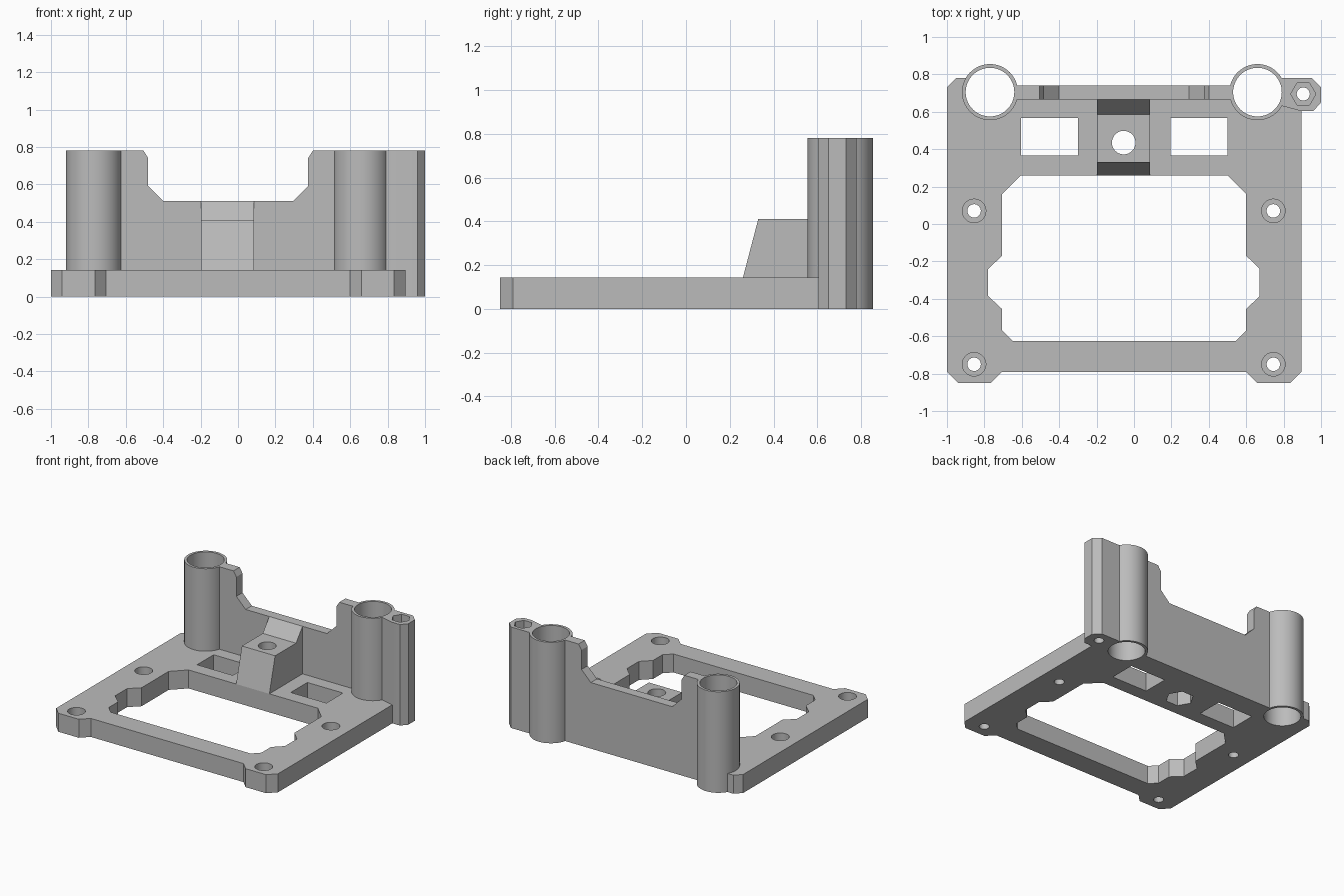
import bpy, math
from mathutils import Vector

cube = bpy.data.objects.get("Cube")
if cube:
    bpy.data.objects.remove(cube, do_unlink=True)

grey = bpy.data.materials.new("plain grey")
grey.use_nodes = True
COLOUR = (0.5, 0.5, 0.5, 1)
grey.diffuse_color = COLOUR
grey.node_tree.nodes["Principled BSDF"].inputs["Base Color"].default_value = COLOUR


def prism(name, outline, start, depth):
    """Extrude a closed outline of 3D points along the depth vector."""
    n = len(outline)
    low = [Vector(p) + Vector(start) for p in outline]
    verts = low + [p + Vector(depth) for p in low]
    faces = [list(range(n))[::-1], list(range(n, 2 * n))]
    faces += [(i, (i + 1) % n, (i + 1) % n + n, i + n) for i in range(n)]
    mesh = bpy.data.meshes.new(name)
    mesh.from_pydata(verts, [], faces)
    mesh.materials.append(grey)
    obj = bpy.data.objects.new(name, mesh)
    bpy.context.collection.objects.link(obj)
    # make the normals point outwards
    import bmesh
    bm = bmesh.new()
    bm.from_mesh(mesh)
    bmesh.ops.recalc_face_normals(bm, faces=bm.faces)
    bm.to_mesh(mesh)
    bm.free()
    return obj


def upright(name, points, z0, z1):
    return prism(name, [(x, y, 0) for x, y in points], (0, 0, z0), (0, 0, z1 - z0))


def round_bar(name, centre, radius, z0, z1, sides=48):
    ring = [(centre[0] + radius * math.cos(math.tau * i / sides),
             centre[1] + radius * math.sin(math.tau * i / sides)) for i in range(sides)]
    return upright(name, ring, z0, z1)


def box(name, x0, x1, y0, y1, z0, z1):
    return upright(name, [(x0, y0), (x1, y0), (x1, y1), (x0, y1)], z0, z1)


def cut(obj, cutters):
    for c in cutters:
        mod = obj.modifiers.new("cut", "BOOLEAN")
        mod.operation, mod.solver, mod.object = "DIFFERENCE", "EXACT", c


PLATE, TOP = 0.143, 0.78
BACK, INNER = 0.74, 0.665
TUBES = {"right": (-0.77, 0.705), "left": (0.66, 0.705)}
BOSS = (0.905, 0.695)
SOCKET = (-0.055, 0.435)

# Base plate with corner feet
base_plate = upright("base_plate", [
    (-1, -0.79), (-0.94, -0.85), (-0.765, -0.85), (-0.705, -0.79),
    (0.6, -0.79), (0.66, -0.85), (0.835, -0.85), (0.895, -0.79),
    (0.895, BACK), (-0.7, BACK), (-0.85, 0.78), (-0.95, 0.78), (-1, 0.73)], 0, PLATE)

# Back wall with a stepped notch
profile = [(-0.77, 0), (0.66, 0), (0.66, TOP), (0.4, TOP), (0.375, 0.74), (0.375, 0.59),
           (0.295, 0.51), (-0.4, 0.51), (-0.48, 0.59), (-0.48, 0.74), (-0.505, TOP), (-0.77, TOP)]
back_wall = prism("back_wall", [(x, 0, z) for x, z in profile], (0, INNER, 0), (0, BACK - INNER, 0))

# Sloped mounting block in front of the wall
side = [(0.26, PLATE), (0.33, 0.41), (0.585, 0.41), (INNER, 0.51), (INNER, PLATE)]
mounting_block = prism("mounting_block", [(0, y, z) for y, z in side], (-0.198, 0, 0), (0.284, 0, 0))

# Nut boss beside the left tube
nut_boss = upright("nut_boss", [
    (0.7, 0.78), (0.95, 0.78), (1, 0.73), (1, 0.65),
    (0.96, 0.605), (0.89, 0.605), (0.72, 0.65)], 0, TOP)

# Rod tubes
tubes = [round_bar(f"{s}_rod_tube", c, 0.15, 0, TOP, 64) for s, c in TUBES.items()]

# Cutters
bores = [round_bar(f"{s}_bore_cutter", c, 0.13, -0.1, 1, 64) for s, c in TUBES.items()]
boss_cuts = [round_bar("boss_hole_cutter", BOSS, 0.035, -0.1, 1, 32),
             round_bar("boss_nut_cutter", BOSS, 0.067, TOP - 0.1, 1, 6)]
block_cuts = [round_bar("block_hole_cutter", SOCKET, 0.063, -0.1, 1),
              round_bar("block_nut_cutter", SOCKET, 0.1, -0.1, 0.25, 6)]
opening = upright("opening_cutter", [
    (-0.605, 0.26), (0.5, 0.26), (0.6, 0.16), (0.6, -0.17), (0.672, -0.24), (0.672, -0.385),
    (0.6, -0.455), (0.6, -0.57), (0.545, -0.625), (-0.65, -0.625), (-0.705, -0.57),
    (-0.705, -0.455), (-0.78, -0.385), (-0.78, -0.24), (-0.705, -0.17), (-0.705, 0.16)], -0.1, 0.3)
plate_cuts = [opening]
for x in (-0.605, 0.195):
    plate_cuts.append(box("window_cutter", x, x + 0.305, 0.365, 0.567, -0.1, 0.3))
for x in (-0.855, 0.745):
    for y in (-0.75, 0.07):
        plate_cuts.append(round_bar("screw_hole_cutter", (x, y), 0.036, -0.1, 0.3, 32))
        plate_cuts.append(round_bar("counterbore_cutter", (x, y), 0.063, 0.07, 0.3, 32))

cut(base_plate, plate_cuts + bores + block_cuts + boss_cuts[:1])
cut(back_wall, bores)
cut(mounting_block, block_cuts)
cut(nut_boss, bores[1:] + boss_cuts)
for tube, bore in zip(tubes, bores):
    cut(tube, [bore])

# Apply the cuts, drop the cutters, then shade curved walls smoothly
parts = [base_plate, back_wall, mounting_block, nut_boss] + tubes
bpy.context.view_layer.update()
graph = bpy.context.evaluated_depsgraph_get()
meshes = [bpy.data.meshes.new_from_object(p.evaluated_get(graph)) for p in parts]
for part, mesh in zip(parts, meshes):
    part.modifiers.clear()
    part.data = mesh
for c in bores + boss_cuts + block_cuts + plate_cuts:
    bpy.data.objects.remove(c, do_unlink=True)
bpy.ops.object.select_all(action="DESELECT")
for part in parts:
    part.select_set(True)
bpy.context.view_layer.objects.active = base_plate
bpy.ops.object.shade_smooth_by_angle(angle=math.radians(30))
